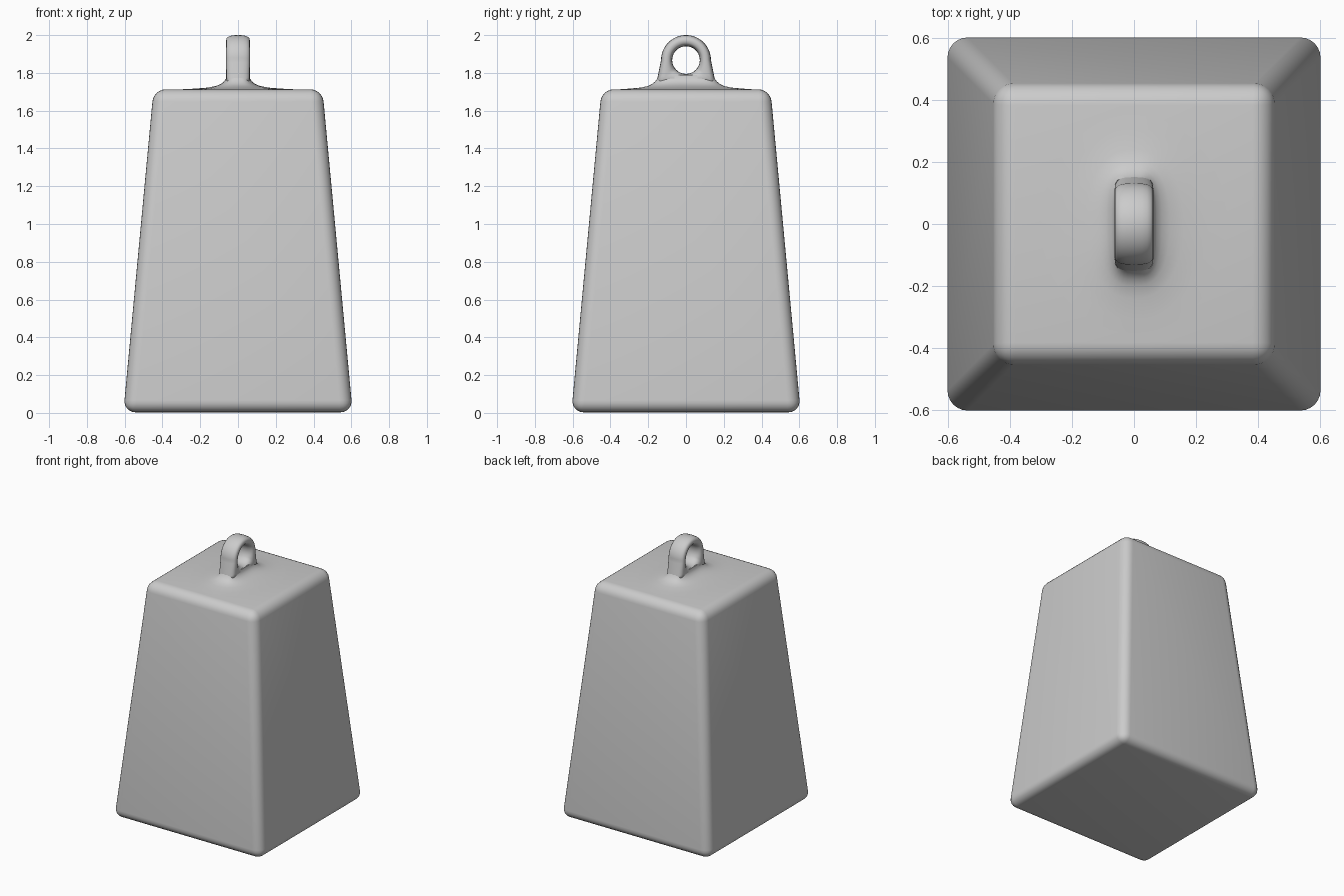
import bpy, bmesh
from math import sin, cos, pi, copysign

if "Cube" in bpy.data.objects:
    bpy.data.objects.remove(bpy.data.objects["Cube"])


def finish(name, bm, angle):
    bmesh.ops.recalc_face_normals(bm, faces=bm.faces[:])
    me = bpy.data.meshes.new(name)
    bm.to_mesh(me)
    bm.free()
    ob = bpy.data.objects.new(name, me)
    bpy.context.collection.objects.link(ob)
    bpy.ops.object.select_all(action='DESELECT')
    ob.select_set(True)
    bpy.context.view_layer.objects.active = ob
    bpy.ops.object.shade_smooth_by_angle(angle=angle)
    return ob


def spow(v, e):
    return copysign(abs(v) ** e, v)


def bridge(bm, a, b):
    n = len(a)
    for i in range(n):
        bm.faces.new((a[i], a[(i + 1) % n], b[(i + 1) % n], b[i]))


# Tapered block with rounded edges
bm = bmesh.new()
bmesh.ops.create_cube(bm, size=2)
for v in bm.verts:
    top = v.co.z > 0
    half = 0.447 if top else 0.607
    v.co = (v.co.x * half, v.co.y * half, 1.713 if top else 0.003)
bmesh.ops.bevel(bm, geom=bm.edges[:], offset=0.065, segments=6,
                profile=0.5, affect='EDGES', clamp_overlap=True)
finish("weight_body", bm, 0.7)

# Lifting eye: rounded section swept round the hole, widening to the foot
CZ, R_IN, R_OUT, HALF_T = 1.868, 0.073, 0.132, 0.063
N, M = 64, 20
bm = bmesh.new()
loops = []
for i in range(N):
    a = 2 * pi * i / N
    c, s = cos(a), sin(a)
    outer = R_OUT
    if s < 0:
        outer = R_OUT / -s
        slope = abs(c) + 0.2 * s
        if slope > 0:
            outer = min(outer, R_OUT / slope)
    mid, half = (R_IN + outer) / 2, (outer - R_IN) / 2
    loop = []
    for j in range(M):
        t = 2 * pi * j / M
        r = mid + half * spow(cos(t), 0.75)
        x = HALF_T * spow(sin(t), 0.75)
        loop.append(bm.verts.new((x, r * c, CZ + r * s)))
    loops.append(loop)
for i in range(N):
    bridge(bm, loops[i], loops[(i + 1) % N])
finish("lifting_eye", bm, 0.9)

# Flared foot blending the eye into the top: (half x, half y, z, roundness)
rings = [(0.061, 0.143, 1.788, 0.5), (0.064, 0.152, 1.77, 0.55),
         (0.073, 0.163, 1.755, 0.6), (0.09, 0.178, 1.742, 0.7),
         (0.115, 0.2, 1.731, 0.8), (0.16, 0.24, 1.722, 0.9),
         (0.24, 0.31, 1.716, 1.0), (0.34, 0.38, 1.711, 1.0)]
bm = bmesh.new()
loops = []
for hx, hy, z, e in rings:
    loops.append([bm.verts.new((hx * spow(cos(2 * pi * k / 48), e),
                                hy * spow(sin(2 * pi * k / 48), e), z))
                  for k in range(48)])
for a, b in zip(loops, loops[1:]):
    bridge(bm, a, b)
bm.faces.new(loops[0])
bm.faces.new(loops[-1])
finish("eye_foot", bm, 0.9)
